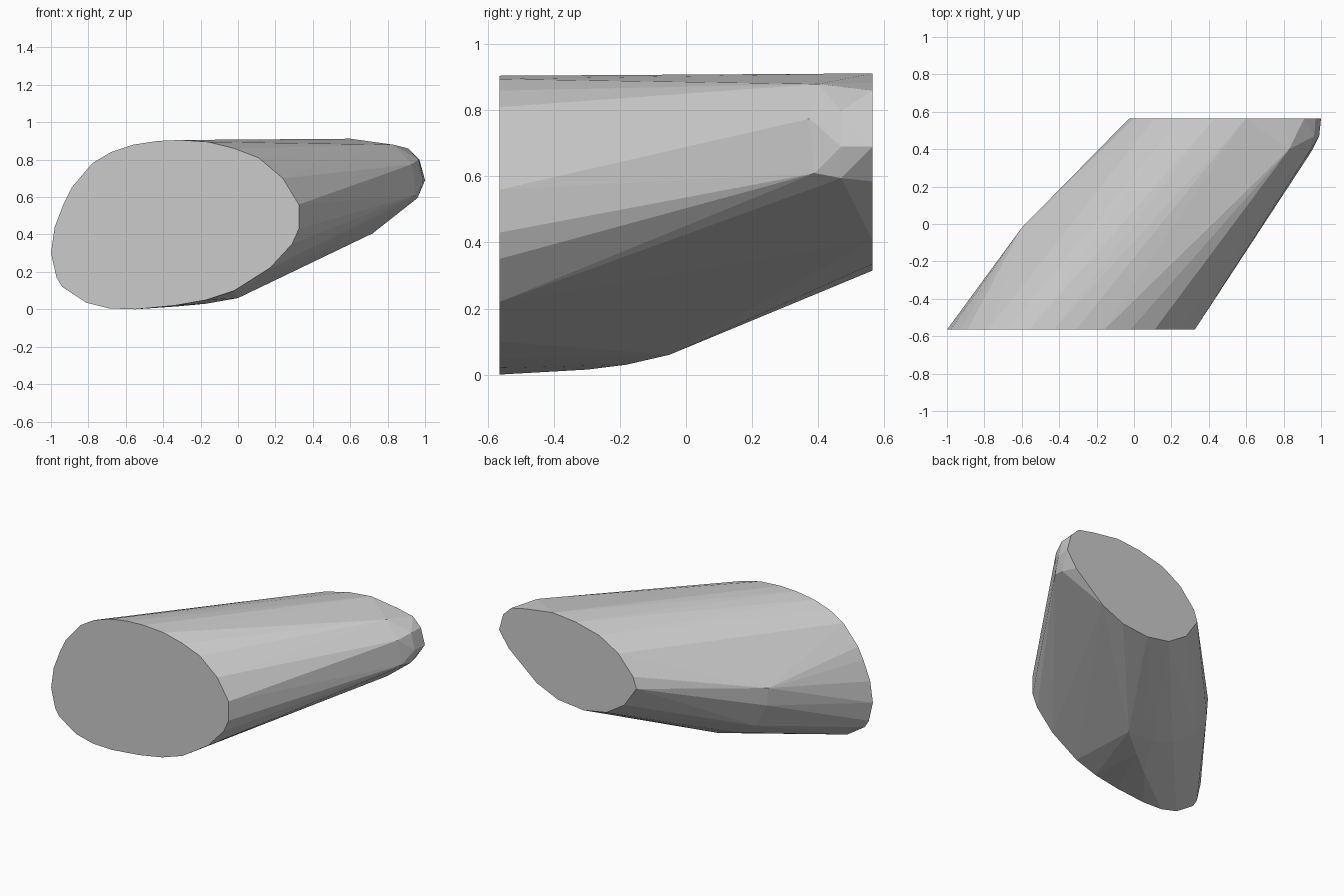
import bpy, bmesh

HALF = 0.565

# front oval face (x, z)
front = [(-1, .3), (-.98, .44), (-.93, .57), (-.89, .65), (-.78, .78), (-.68, .84),
         (-.56, .88), (-.43, .9), (-.31, .905), (-.16, .895), (-.02, .86), (.11, .81),
         (.24, .7), (.325, .56), (.325, .43), (.29, .35), (.17, .22), (-.02, .1),
         (-.17, .05), (-.34, .02), (-.55, .0), (-.69, .005), (-.81, .035), (-.94, .12),
         (-.97, .17)]
# smaller tilted oval at the back (x, z)
back = [(-.025, .564), (0, .64), (.11, .767), (.25, .85), (.43, .895), (.6, .912),
        (.8, .884), (.91, .86), (.97, .8), (1, .69), (.93, .585), (.835, .515),
        (.72, .406), (.56, .335), (.37, .315), (.2, .345), (.064, .432)]
# bulges between the two faces (x, y, z): left side, belly, rounded right corner
bulge = [(-.6, -.02, .5), (-.59, -.02, .38), (-.5, -.02, .22), (-.35, -.05, .12),
         (-.2, -.06, .075), (-.33, -.3, .015), (-.17, -.18, .03), (0, -.05, .06),
         (.95, .39, .61), (.93, .375, .775), (.99, .47, .69), (.965, .47, .8),
         (.96, .47, .595), (.83, .4, .88)]

# faceted body stretched over all the points
bm = bmesh.new()
for y, ring in ((-HALF, front), (HALF, back)):
    for x, z in ring:
        bm.verts.new((x, y, z))
for p in bulge:
    bm.verts.new(p)
hull = bmesh.ops.convex_hull(bm, input=bm.verts[:])
loose = [v for v in bm.verts if not v.link_faces]
bmesh.ops.delete(bm, geom=loose, context='VERTS')
# merge coplanar triangles into clean end faces
bmesh.ops.dissolve_limit(bm, angle_limit=0.005, verts=bm.verts[:], edges=bm.edges[:])
bmesh.ops.recalc_face_normals(bm, faces=bm.faces[:])

mesh = bpy.data.meshes.new("slanted_body")
bm.to_mesh(mesh)
bm.free()
bpy.context.collection.objects.link(bpy.data.objects.new("slanted_body", mesh))
